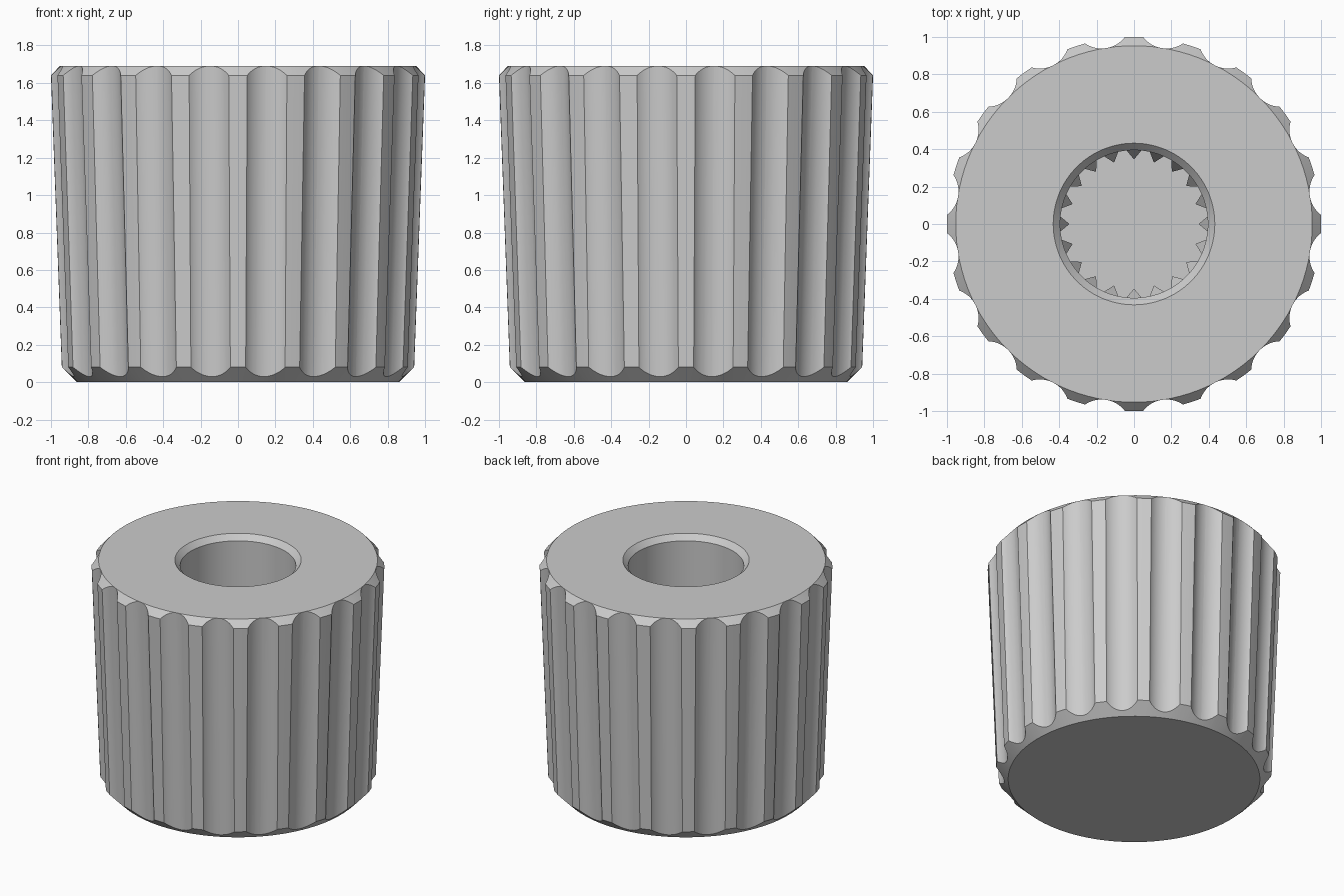
import bpy, bmesh, math
from mathutils import Vector, Matrix

if "Cube" in bpy.data.objects:
    bpy.data.objects.remove(bpy.data.objects["Cube"])

COUNT = 20                       # flutes outside and spline teeth inside
STEP = 2 * math.pi / COUNT

grey = bpy.data.materials.new("mid grey")
grey.diffuse_color = (0.6, 0.6, 0.6, 1)
grey.use_nodes = True
grey.node_tree.nodes["Principled BSDF"].inputs["Base Color"].default_value = grey.diffuse_color


def to_object(name, bm):
    bmesh.ops.recalc_face_normals(bm, faces=bm.faces)
    mesh = bpy.data.meshes.new(name)
    bm.to_mesh(mesh)
    bm.free()
    mesh.materials.append(grey)
    obj = bpy.data.objects.new(name, mesh)
    bpy.context.collection.objects.link(obj)
    return obj


def lathe(name, profile, segments):
    bm = bmesh.new()
    verts = [bm.verts.new((r, 0, z)) for r, z in profile]
    edges = [bm.edges.new(pair) for pair in zip(verts, verts[1:])]
    bmesh.ops.spin(bm, geom=verts + edges, cent=(0, 0, 0), axis=(0, 0, 1),
                   angle=2 * math.pi, steps=segments)
    bmesh.ops.remove_doubles(bm, verts=bm.verts, dist=1e-4)
    return to_object(name, bm)


# Tapered body with chamfered rims and a blind bore
FLOOR = 0.35
body = lathe("knob_body", [
    (0, 0), (0.86, 0), (0.942, 0.08), (1.0, 1.64), (0.953, 1.69),
    (0.432, 1.69), (0.395, 1.65), (0.395, FLOOR), (0, FLOOR)], 120)

# Round flute cutters, leaning with the taper
RADIUS, LEAN = 0.153, 0.058 / 1.56
bm = bmesh.new()
for i in range(COUNT):
    a = (i + 0.5) * STEP
    centre = 0.952 + RADIUS - LEAN * 1.69
    ends = [Vector(((centre + LEAN * z) * math.cos(a),
                    (centre + LEAN * z) * math.sin(a), z)) for z in (-0.2, 1.9)]
    axis = ends[1] - ends[0]
    turn = axis.to_track_quat('Z', 'Y').to_matrix().to_4x4()
    bmesh.ops.create_cone(bm, cap_ends=True, segments=48, radius1=RADIUS,
                          radius2=RADIUS, depth=axis.length,
                          matrix=Matrix.Translation((ends[0] + ends[1]) / 2) @ turn)
cutter = to_object("flute_cutter", bm)
cutter.hide_render = True

cut = body.modifiers.new("flutes", 'BOOLEAN')
cut.operation = 'DIFFERENCE'
cut.solver = 'EXACT'
cut.object = cutter
bpy.context.view_layer.objects.active = body
body.select_set(True)
bpy.ops.object.modifier_apply(modifier=cut.name)
bpy.data.objects.remove(cutter)
bpy.ops.object.shade_smooth_by_angle(angle=math.radians(20))

# Pointed spline teeth in the bore, with sloped lead-in tops
bm = bmesh.new()
for i in range(COUNT):
    spin = Matrix.Rotation(i * STEP, 3, 'Z')
    points = [(0.40, -0.045, FLOOR - 0.01), (0.345, 0, FLOOR - 0.01), (0.40, 0.045, FLOOR - 0.01),
              (0.40, -0.045, 1.1), (0.345, 0, 0.98), (0.40, 0.045, 1.1)]
    v = [bm.verts.new(spin @ Vector(p)) for p in points]
    for face in ((0, 1, 2), (3, 4, 5), (0, 1, 4, 3), (1, 2, 5, 4), (2, 0, 3, 5)):
        bm.faces.new([v[k] for k in face])
to_object("spline_teeth", bm)
